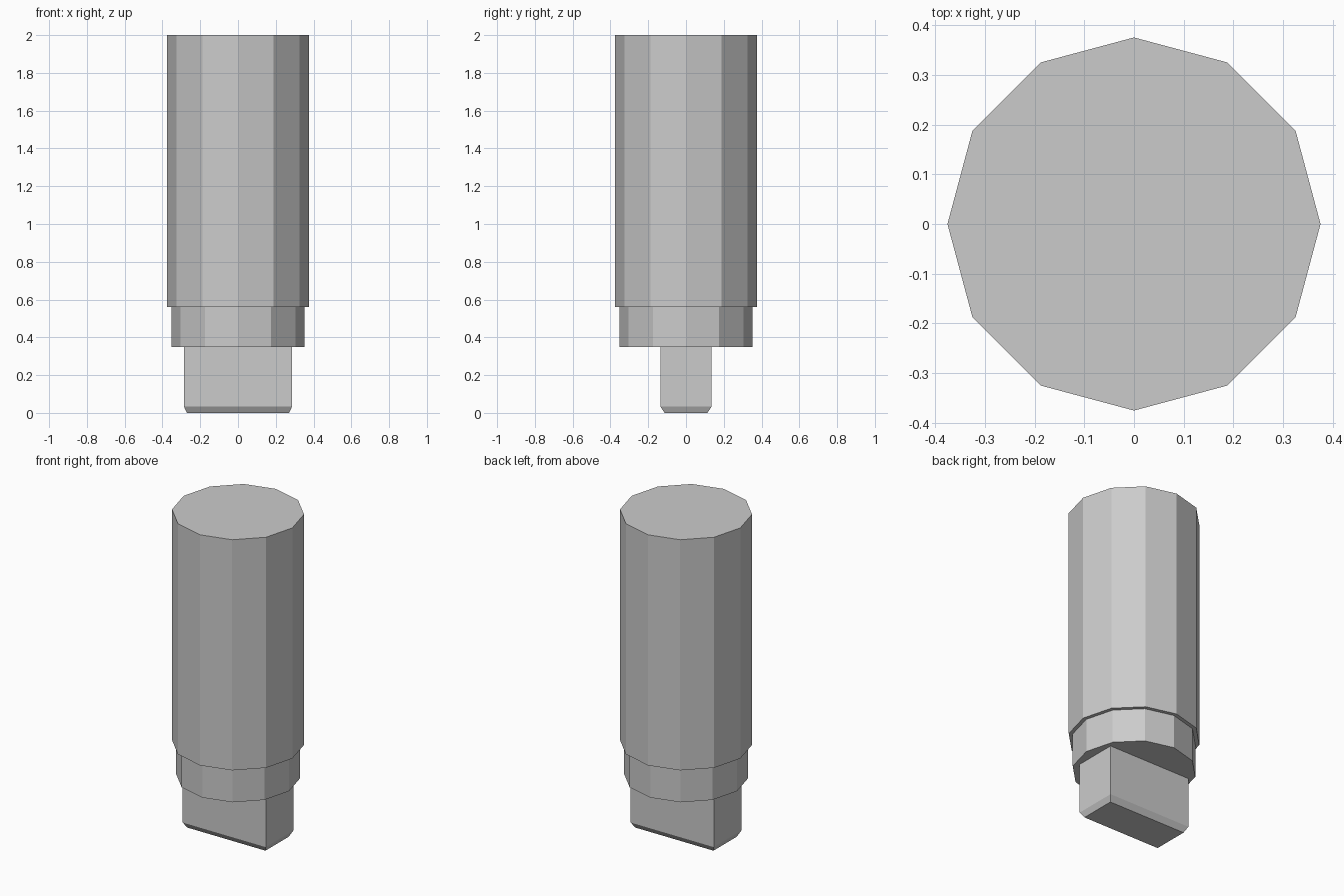
import bpy, bmesh, math

if "Cube" in bpy.data.objects:
    bpy.data.objects.remove(bpy.data.objects["Cube"])


def ring_polygon(radius, z, sides=12):
    return [(radius * math.cos(2 * math.pi * i / sides),
             radius * math.sin(2 * math.pi * i / sides), z) for i in range(sides)]


def ring_rectangle(hx, hy, z):
    return [(-hx, -hy, z), (hx, -hy, z), (hx, hy, z), (-hx, hy, z)]


def loft(name, rings, cap_top=True):
    """Skin a stack of matching rings, listed from bottom to top."""
    bm = bmesh.new()
    loops = [[bm.verts.new(p) for p in ring] for ring in rings]
    n = len(loops[0])
    for low, high in zip(loops, loops[1:]):
        for i in range(n):
            j = (i + 1) % n
            bm.faces.new((low[i], low[j], high[j], high[i]))
    bm.faces.new(loops[0][::-1])
    if cap_top:
        bm.faces.new(loops[-1])
    mesh = bpy.data.meshes.new(name)
    bm.to_mesh(mesh)
    bm.free()
    obj = bpy.data.objects.new(name, mesh)
    bpy.context.collection.objects.link(obj)
    return obj


# Twelve-sided shaft with a slightly narrower collar below it
loft("shaft_with_collar", [ring_polygon(r, z) for r, z in
     ((0.352, 0.35), (0.352, 0.56), (0.375, 0.56), (0.375, 2.0))])

# Rectangular tab with a chamfered lower end, open where it meets the collar
loft("chamfered_tab", [ring_rectangle(hx, hy, z) for hx, hy, z in
     ((0.27, 0.114, 0.0), (0.287, 0.136, 0.035), (0.287, 0.136, 0.35))],
     cap_top=False)
